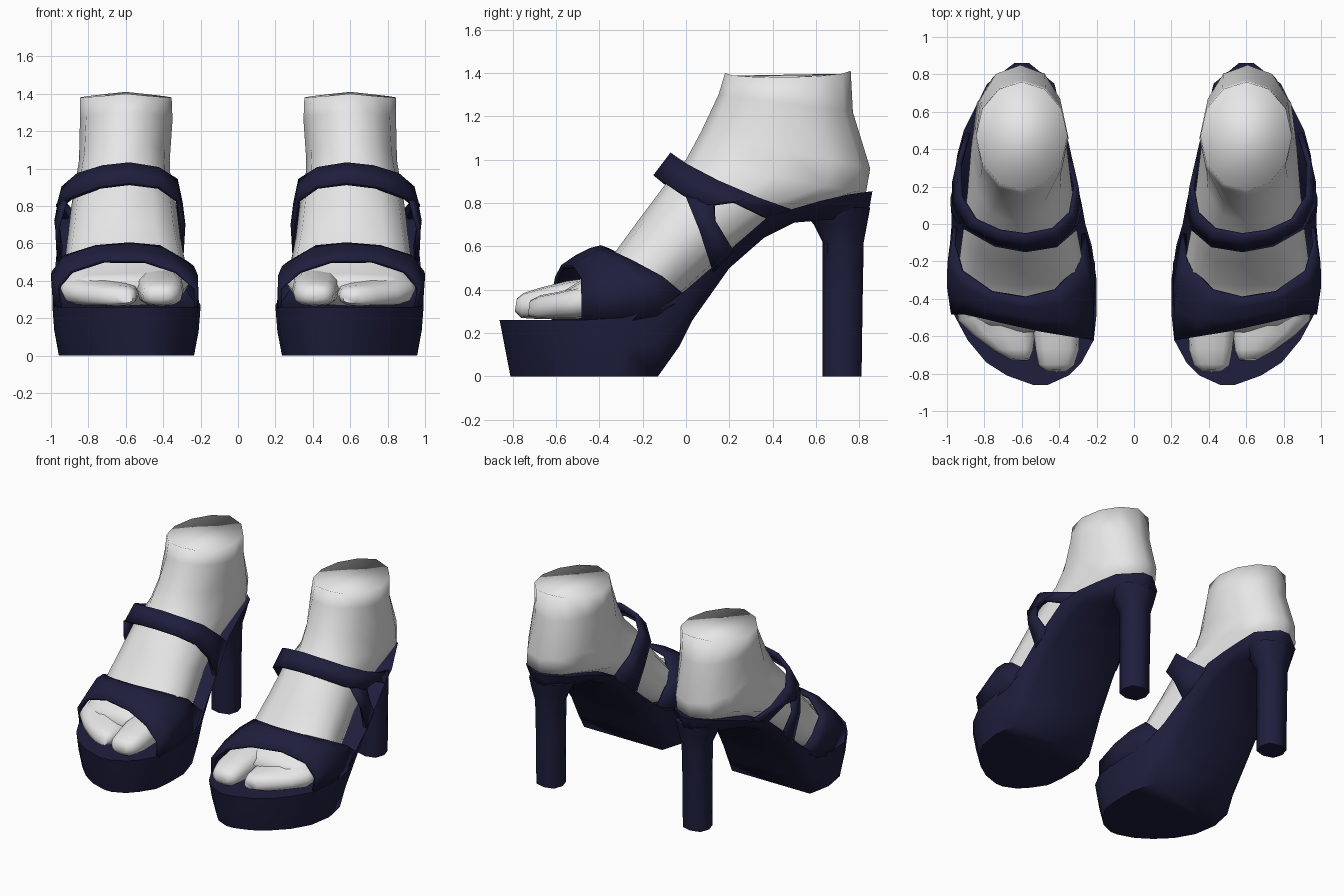
import bpy, bmesh, math
from mathutils import Vector


def material(name, rgb):
    m = bpy.data.materials.new(name)
    m.diffuse_color = (*rgb, 1)
    return m


NAVY = material("navy leather", (0.013, 0.013, 0.047))
SKIN = material("pale grey skin", (0.8, 0.8, 0.8))


def loft(name, rows, mat, closed=True, thickness=0, angle=50):
    """Skin rows of points, then mirror the part to make the pair."""
    bm = bmesh.new()
    vs = [[bm.verts.new(p) for p in row] for row in rows]
    n = len(rows[0])
    for a, b in zip(vs, vs[1:]):
        for i in range(n if closed else n - 1):
            j = (i + 1) % n
            bm.faces.new((a[i], a[j], b[j], b[i]))
    if closed:
        bm.faces.new(vs[0])
        bm.faces.new(vs[-1])
    bmesh.ops.recalc_face_normals(bm, faces=bm.faces)
    me = bpy.data.meshes.new(name)
    bm.to_mesh(me)
    bm.free()
    me.materials.append(mat)
    ob = bpy.data.objects.new(name, me)
    bpy.context.collection.objects.link(ob)
    if thickness:
        s = ob.modifiers.new("thickness", "SOLIDIFY")
        s.thickness, s.offset = thickness, 0
    m = ob.modifiers.new("pair", "MIRROR")
    m.use_mirror_merge = False
    bpy.ops.object.select_all(action="DESELECT")
    ob.select_set(True)
    bpy.context.view_layer.objects.active = ob
    bpy.ops.object.shade_smooth_by_angle(angle=math.radians(angle))
    return ob


def ring(front, back, x0, x1, power=1.0, n=12, dip=0):
    """Rounded section between a front/top point and a back/bottom point (y, z)."""
    f, b = Vector(front), Vector(back)
    pts = []
    for i in range(n):
        a = 2 * math.pi * i / n
        c, s = math.cos(a), math.sin(a)
        c = math.copysign(abs(c) ** power, c)
        s = math.copysign(abs(s) ** power, s)
        p = (f + b) / 2 + (f - b) / 2 * c
        pts.append(((x0 + x1) / 2 + (x1 - x0) / 2 * s, p.x, p.y - dip * abs(s)))
    return pts


# foot, from ankle cut down to the ball
loft("foot", [
    ring((0.18, 1.40), (0.76, 1.41), 0.355, 0.845, dip=0.025),
    ring((0.15, 1.30), (0.77, 1.22), 0.35, 0.845),
    ring((0.07, 1.13), (0.85, 0.96), 0.365, 0.85, 0.9),
    ring((0.00, 1.00), (0.83, 0.845), 0.36, 0.87, 0.85),
    ring((-0.10, 0.88), (0.45, 0.735), 0.33, 0.89, 0.85),
    ring((-0.22, 0.72), (0.20, 0.565), 0.31, 0.91, 0.85),
    ring((-0.33, 0.57), (0.00, 0.385), 0.28, 0.93, 0.8),
    ring((-0.42, 0.48), (-0.17, 0.29), 0.26, 0.95, 0.75),
    ring((-0.49, 0.44), (-0.46, 0.265), 0.29, 0.93, 0.75),
    ring((-0.58, 0.385), (-0.50, 0.30), 0.36, 0.86, 0.9),
], SKIN, angle=180)


def toe(name, stations):
    loft(name, [ring((y + 0.01, z1), (y, z0), x0, x1, 0.75)
                for y, x0, x1, z0, z1 in stations], SKIN, angle=70)


# toes
toe("big_toe", [(-0.42, 0.29, 0.54, 0.27, 0.46), (-0.56, 0.29, 0.54, 0.265, 0.44),
                (-0.68, 0.295, 0.525, 0.265, 0.41), (-0.76, 0.32, 0.51, 0.27, 0.385),
                (-0.79, 0.36, 0.47, 0.30, 0.36)])
toe("small_toes", [(-0.42, 0.53, 0.95, 0.27, 0.45), (-0.52, 0.53, 0.94, 0.265, 0.41),
                   (-0.60, 0.53, 0.86, 0.265, 0.39), (-0.68, 0.54, 0.75, 0.265, 0.375),
                   (-0.73, 0.56, 0.66, 0.28, 0.35)])

# platform sole: top y, top z, bottom y, bottom z, inner x, outer x, bottom inset
sole = []
for yt, zt, yb, zb, x0, x1, d in [
    (-0.86, 0.26, -0.81, 0, 0.46, 0.54, 0.01),
    (-0.81, 0.26, -0.77, 0, 0.35, 0.68, 0.03),
    (-0.74, 0.26, -0.70, 0, 0.28, 0.79, 0.035),
    (-0.62, 0.26, -0.60, 0, 0.215, 0.89, 0.035),
    (-0.48, 0.26, -0.47, 0, 0.20, 0.965, 0.035),
    (-0.30, 0.27, -0.30, 0, 0.20, 0.993, 0.035),
    (-0.12, 0.31, -0.13, 0, 0.225, 0.985, 0.06),
    (0.00, 0.40, -0.03, 0.14, 0.26, 0.975, 0.07),
    (0.11, 0.495, 0.03, 0.26, 0.28, 0.975, 0.08),
    (0.22, 0.60, 0.20, 0.50, 0.305, 0.965, 0.08),
    (0.37, 0.73, 0.36, 0.64, 0.335, 0.945, 0.08),
    (0.50, 0.775, 0.50, 0.71, 0.365, 0.91, 0.08),
    (0.62, 0.81, 0.62, 0.72, 0.395, 0.85, 0.08),
    (0.75, 0.84, 0.75, 0.73, 0.425, 0.785, 0.08),
    (0.86, 0.855, 0.845, 0.77, 0.56, 0.64, 0.01),
]:
    ym, zm = (yt + yb) / 2, (zt + zb) / 2
    e = d * 0.3
    sole.append([(x0, yt, zt), (x1, yt, zt), (x1 - e, ym, zm), (x1 - d, yb, zb),
                 (x0 + d, yb, zb), (x0 + e, ym, zm)])
loft("platform_sole", sole, NAVY, angle=65)

# block heel, flared where it meets the sole
loft("block_heel", [ring((y0, z), (y1, z), 0.6 - w, 0.6 + w, p, 8)
                    for z, y0, y1, w, p in [(0, 0.63, 0.81, 0.095, 0.75),
                                            (0.35, 0.63, 0.815, 0.095, 0.75),
                                            (0.62, 0.63, 0.82, 0.10, 0.75),
                                            (0.70, 0.59, 0.835, 0.135, 0.85),
                                            (0.78, 0.53, 0.85, 0.175, 1.0)]], NAVY, angle=65)

# wide toe band: front edge, two bulging rows, rear edge; its feet sink into the sole
front = [(0.95, -0.48, 0.25), (0.968, -0.48, 0.36), (0.89, -0.48, 0.45), (0.72, -0.52, 0.505),
         (0.50, -0.57, 0.505), (0.33, -0.60, 0.45), (0.225, -0.62, 0.36), (0.225, -0.62, 0.25)]
rear = [(0.955, 0.00, 0.37), (0.965, -0.11, 0.46), (0.92, -0.25, 0.53), (0.76, -0.36, 0.58),
        (0.58, -0.39, 0.595), (0.42, -0.35, 0.58), (0.28, -0.20, 0.50), (0.27, -0.05, 0.36)]
rows = [front]
for t in (0.38, 0.72):
    row = []
    for i, (a, b) in enumerate(zip(front, rear)):
        m = Vector(a).lerp(Vector(b), t)
        m += Vector(((m.x - 0.6) * 0.06, 0, 0.012))
        if i in (0, 7):
            m.z = 0.25 if t < 0.5 else 0.28
            m.x = 0.977 if i == 0 else 0.22
        row.append(m)
    rows.append(row)
loft("toe_band", rows + [rear], NAVY, closed=False, thickness=0.022, angle=60)

# instep strap: upper edge and lower edge
loft("instep_strap", [
    [(0.885, 0.50, 0.765), (0.935, 0.33, 0.825), (0.93, 0.15, 0.90), (0.85, 0.02, 0.97),
     (0.72, -0.04, 1.01), (0.58, -0.06, 1.025), (0.43, -0.03, 1.00), (0.335, 0.06, 0.94),
     (0.31, 0.20, 0.82), (0.345, 0.35, 0.70)],
    [(0.925, 0.37, 0.73), (0.96, 0.22, 0.805), (0.96, 0.10, 0.79), (0.90, -0.02, 0.84),
     (0.74, -0.11, 0.90), (0.58, -0.14, 0.92), (0.42, -0.115, 0.90), (0.32, -0.03, 0.83),
     (0.295, 0.08, 0.70), (0.305, 0.16, 0.53)],
], NAVY, closed=False, thickness=0.028, angle=60)

# outer side branch from the strap down to the sole
loft("side_branch", [
    [(0.925, 0.00, 0.83), (0.965, 0.06, 0.68), (0.955, 0.125, 0.48)],
    [(0.955, 0.13, 0.80), (0.97, 0.135, 0.72), (0.95, 0.22, 0.58)],
], NAVY, closed=False, thickness=0.025, angle=60)
